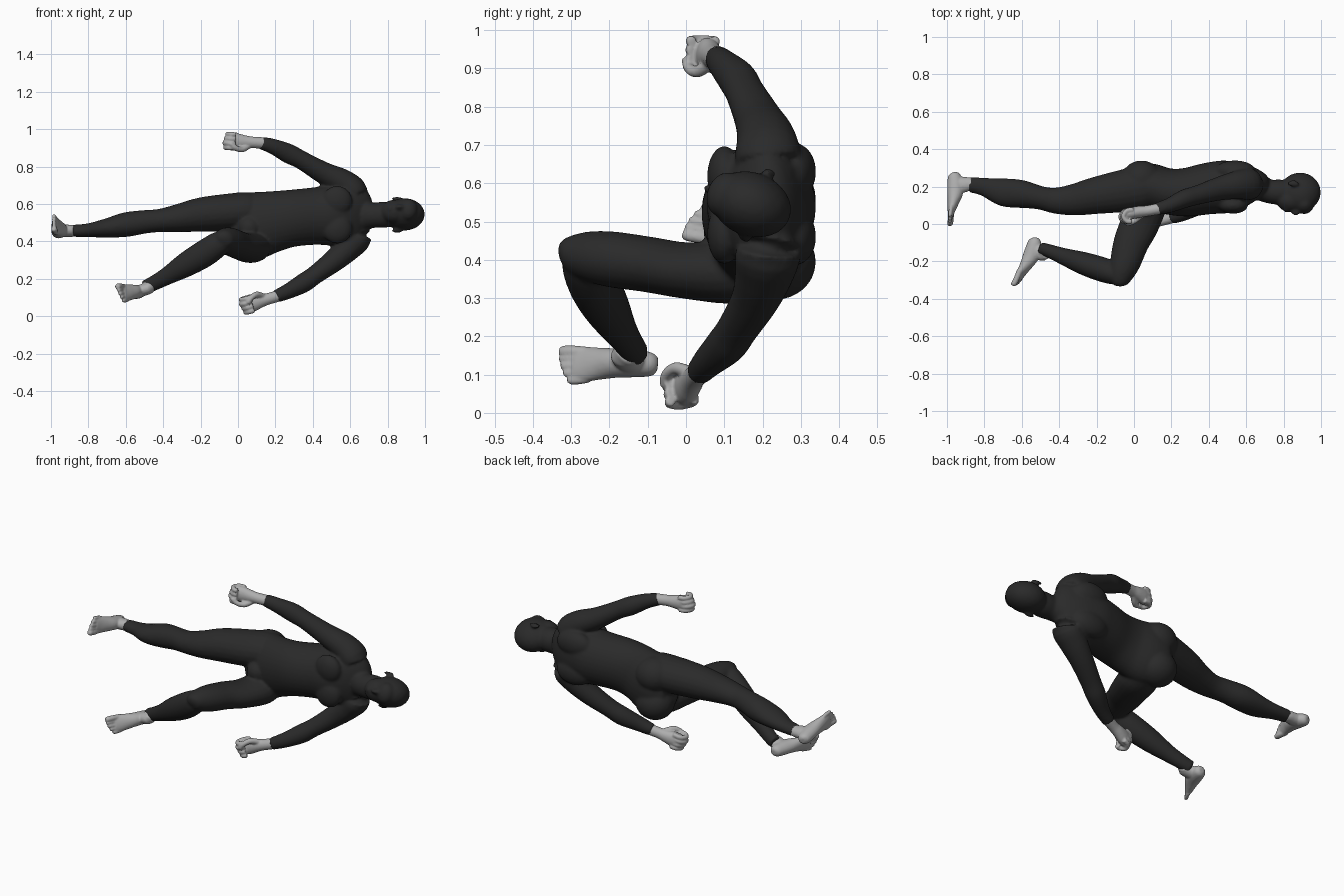
import bpy, bmesh, math
from mathutils import Vector, Matrix


def material(name, v):
    m = bpy.data.materials.new(name)
    m.diffuse_color = (v, v, v, 1)
    return m


DARK = material("dark suit", 0.023)
PALE = material("pale grey skin", 0.42)


def catmull(p0, p1, p2, p3, t):
    return [0.5 * (2 * b + (c - a) * t + (2 * a - 5 * b + 4 * c - d) * t * t
                   + (3 * b - a - 3 * c + d) * t ** 3) for a, b, c, d in zip(p0, p1, p2, p3)]


def loft(bm, pts, hint, sides=20, steps=4):
    """Smooth tube through (x, y, z, radius along hint, radius across)."""
    q = [pts[0]] + list(pts) + [pts[-1]]
    path = [catmull(*q[i:i + 4], s / steps) for i in range(len(pts) - 1) for s in range(steps)]
    path.append(pts[-1])
    cs = [Vector(p[:3]) for p in path]
    rings = []
    for i, p in enumerate(path):
        t = (cs[min(i + 1, len(cs) - 1)] - cs[max(i - 1, 0)]).normalized()
        u = Vector(hint)
        u = (u - t * u.dot(t)).normalized()
        w = t.cross(u)
        rings.append([bm.verts.new(cs[i] + u * p[3] * math.cos(a) + w * p[4] * math.sin(a))
                      for a in (2 * math.pi * k / sides for k in range(sides))])
    for r, s in zip(rings, rings[1:]):
        for k in range(sides):
            bm.faces.new((r[k], r[(k + 1) % sides], s[(k + 1) % sides], s[k]))
    bm.faces.new(rings[0][::-1])
    bm.faces.new(rings[-1])


def blob(bm, c, r, tilt=0.0):
    """Ellipsoid, turned about the long axis of the body."""
    m = Matrix.Translation(c) @ Matrix.Rotation(tilt, 4, 'X') @ Matrix.Diagonal((*r, 1))
    bmesh.ops.create_icosphere(bm, subdivisions=3, radius=1, matrix=m)


def finish(bm, name, mat, voxel, smooth):
    bmesh.ops.recalc_face_normals(bm, faces=bm.faces[:])
    me = bpy.data.meshes.new(name)
    bm.to_mesh(me)
    bm.free()
    me.materials.append(mat)
    ob = bpy.data.objects.new(name, me)
    bpy.context.collection.objects.link(ob)
    rm = ob.modifiers.new("merge", 'REMESH')
    rm.mode, rm.voxel_size, rm.use_smooth_shade = 'VOXEL', voxel, True
    sm = ob.modifiers.new("soften", 'SMOOTH')
    sm.factor, sm.iterations = 0.5, smooth
    bpy.context.view_layer.objects.active = ob
    for m in ("merge", "soften"):
        bpy.ops.object.modifier_apply(modifier=m)


Z = (0, 0, 1)
body = bmesh.new()

# torso and neck
loft(body, [(.71, .20, .54, .06, .04), (.67, .21, .545, .14, .075), (.6, .21, .545, .17, .112),
            (.5, .2, .54, .162, .14), (.4, .19, .535, .153, .138), (.28, .17, .523, .153, .13),
            (.18, .175, .505, .165, .123), (.08, .2, .483, .18, .125), (0, .21, .475, .15, .11),
            (-.05, .22, .48, .08, .06)], Z, 32)
loft(body, [(.58, .21, .54, .1, .08), (.67, .195, .54, .085, .07), (.72, .175, .54, .068, .064),
            (.78, .17, .543, .07, .068), (.85, .17, .545, .06, .06)], Z)
# chest, shoulder blades and buttocks
for s in (-1, 1):
    blob(body, (.53, .10, .543 + s * .075), (.08, .045, .08))
    blob(body, (.54, .285, .545 + s * .085), (.11, .055, .075))
    blob(body, (.04, .235, .478 + s * .083), (.11, .105, .1))
blob(body, (.06, .1, .475), (.06, .055, .06))

# head, turned a little upward
T = -.36
blob(body, (.888, .17, .545), (.111, .108, .084), T)
blob(body, (.835, .125, .56), (.072, .062, .064), T)
blob(body, (.91, .10, .571), (.05, .045, .06), T)
blob(body, (.865, .067, .583), (.026, .022, .014), T)
blob(body, (.815, .08, .577), (.015, .018, .025), T)
for s in (-1, 1):
    blob(body, (.85, .185 + s * .032, .543 + s * .086), (.032, .018, .009), T)

# arms
loft(body, [(.6, .22, .6, .05, .05), (.62, .215, .66, .075, .085), (.56, .21, .715, .072, .078),
            (.46, .19, .765, .06, .064), (.34, .155, .835, .05, .052), (.27, .135, .87, .053, .05),
            (.19, .1, .907, .042, .04), (.12, .08, .928, .034, .033)], Z)
loft(body, [(.62, .22, .48, .05, .05), (.64, .215, .425, .075, .085), (.59, .205, .365, .07, .078),
            (.51, .18, .295, .06, .064), (.41, .135, .22, .05, .056), (.35, .105, .178, .052, .054),
            (.27, .06, .135, .042, .042), (.2, .033, .105, .034, .034)], Z)

# straight leg
loft(body, [(.14, .2, .56, .07, .08), (.06, .2, .565, .098, .115), (-.04, .18, .557, .1, .115),
            (-.2, .153, .543, .092, .1), (-.32, .13, .525, .075, .085), (-.42, .125, .512, .062, .07),
            (-.5, .14, .505, .063, .063), (-.6, .16, .49, .066, .075), (-.7, .17, .472, .052, .075),
            (-.8, .198, .46, .037, .05), (-.88, .21, .457, .033, .04)], Z)

# bent leg: thigh, then shin
loft(body, [(.1, .2, .38, .07, .08), (.07, .12, .37, .085, .11), (.03, 0, .372, .074, .105),
            (-.015, -.1, .388, .073, .095), (-.045, -.2, .402, .073, .083),
            (-.068, -.27, .412, .062, .066), (-.078, -.315, .42, .04, .045),
            (-.08, -.333, .42, .015, .02)], Z)
loft(body, [(-.05, -.275, .425, .04, .045), (-.1, -.265, .39, .06, .066), (-.18, -.24, .335, .066, .073),
            (-.28, -.207, .275, .06, .066), (-.38, -.172, .215, .045, .048),
            (-.46, -.142, .172, .036, .04), (-.5, -.13, .155, .034, .038)], (0, 1, 0))
finish(body, "suited_body", DARK, .008, 6)


def frame(x, z, y_like):
    """Axes along x and near z; the third one points toward y_like."""
    X = Vector(x).normalized()
    Zv = Vector(z)
    Zv = (Zv - X * Zv.dot(X)).normalized()
    Y = Zv.cross(X)
    if Y.dot(Vector(y_like)) < 0:
        Y = -Y
    return X, Y, Zv


def place(o, axes, pts):
    return [(*(Vector(o) + axes[0] * p[0] + axes[1] * p[1] + axes[2] * p[2]), p[3], p[4]) for p in pts]


# clenched hands: along the arm, curling to the front, thumb toward the body
def hand(name, o, along, thumb):
    ax = frame(along, thumb, (0, -1, 0))
    bm = bmesh.new()
    loft(bm, place(o, ax, [(-.012, 0, 0, .031, .031), (.05, 0, 0, .031, .029), (.09, -.003, 0, .036, .031),
                           (.13, -.004, 0, .044, .032), (.165, -.003, 0, .044, .03),
                           (.185, 0, 0, .034, .022)]), ax[2])
    for i in range(4):
        z, r = -.036 + .024 * i, .0135
        e = -.006 * abs(i - 2)
        loft(bm, place(o, ax, [(.13, -.02, z, r, r), (.175 + e, -.022, z, r, r), (.2 + e, .005, z, r, r),
                               (.185 + e, .035, z, r, r), (.15, .038, z, r, r)]), ax[2], 10)
    loft(bm, place(o, ax, [(.07, .005, .02, .016, .016), (.11, .03, .042, .016, .016),
                           (.15, .046, .034, .015, .014), (.175, .048, .012, .012, .011)]), ax[0], 10)
    finish(bm, name, PALE, .005, 3)


hand("upper_hand", (.125, .08, .927), (-.21, -.04, .012), (0, 0, -1))
hand("lower_hand", (.205, .035, .106), (-.19, -.055, -.055), (0, 0, 1))


# bare feet: heel to toe, sole down, big toe toward the other leg
def foot(name, o, along, up, inner, ankle):
    ax = frame(along, up, inner)
    bm = bmesh.new()
    loft(bm, place(o, ax, [(0, 0, .032, .014, .016), (.015, 0, .036, .033, .03), (.06, 0, .043, .043, .036),
                           (.11, 0, .042, .042, .038), (.16, 0, .032, .031, .043),
                           (.2, 0, .023, .022, .047), (.23, .002, .018, .015, .044)]), ax[2])
    loft(bm, place(o, ax, [(.052, 0, .03, .036, .032), (.065, 0, .08, .043, .033),
                           (.062, 0, .115, .037, .031)]) + [(*ankle, .035, .031)], ax[0])
    for i in range(5):
        y, r, tip = .036 - .0195 * i, (.016 if i == 0 else .011), .272 - .002 * i * i
        loft(bm, place(o, ax, [(.19, y * .9, .02, r, r), (tip - .03, y, .019, r, r),
                               (tip, y, .014, r, r), (tip + .01, y, .013, r * .6, r * .6)]), ax[2], 10)
    finish(bm, name, PALE, .005, 3)


foot("straight_leg_foot", (-.998, .274, .443), (0, -.285, .062), (1, 0, 0), (0, 0, -1), (-.865, .21, .457))
foot("bent_leg_foot", (-.558, -.064, .115), (-.085, -.25, .006), (.87, -.34, .3), (0, 0, 1), (-.49, -.133, .16))
